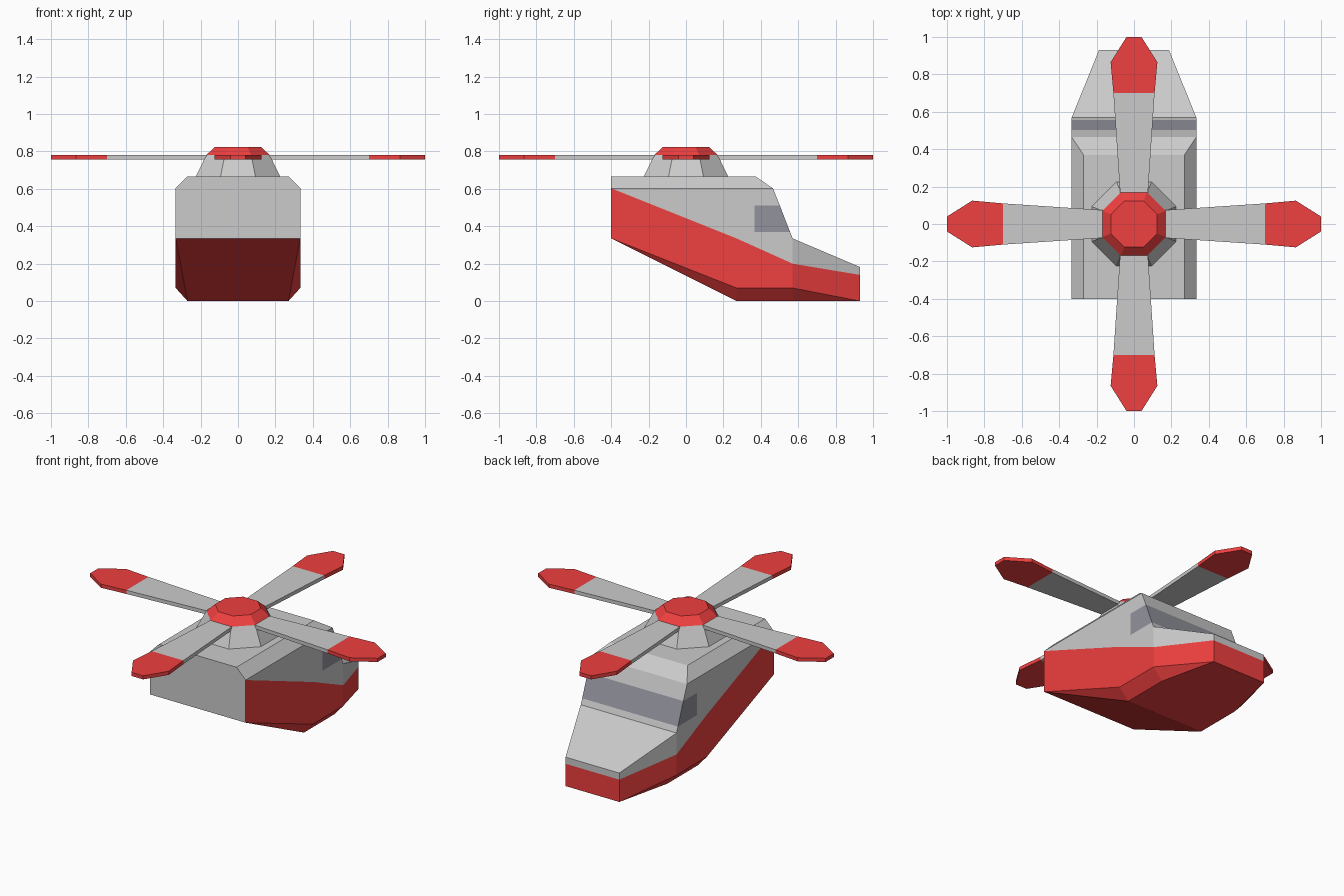
import bpy, bmesh, math
from mathutils import Matrix

if "Cube" in bpy.data.objects:
    bpy.data.objects.remove(bpy.data.objects["Cube"])


def material(name, rgb):
    m = bpy.data.materials.new(name)
    m.diffuse_color = (*rgb, 1)
    m.use_nodes = True
    m.node_tree.nodes["Principled BSDF"].inputs["Base Color"].default_value = m.diffuse_color
    return m


GREY = material("grey_paint", (0.69, 0.69, 0.69))
RED = material("red_paint", (0.87, 0.05, 0.05))
GLASS = material("window_glass", (0.29, 0.29, 0.34))
G, R, W = 0, 1, 2


def finish(name, bm):
    bmesh.ops.remove_doubles(bm, verts=bm.verts, dist=1e-5)
    bmesh.ops.recalc_face_normals(bm, faces=bm.faces)
    me = bpy.data.meshes.new(name)
    bm.to_mesh(me)
    bm.free()
    for m in (GREY, RED, GLASS):
        me.materials.append(m)
    ob = bpy.data.objects.new(name, me)
    bpy.context.collection.objects.link(ob)
    return ob


# Fuselage: points of the right half
P = dict(
    tail_low=(.333, -.4, .335), tail_high=(.333, -.4, .603),
    keel_back=(.27, .27, 0), keel_mid=(.27, .57, 0),
    chine_back=(.333, .27, .07), chine_mid=(.333, .57, .07),
    nose_low=(.187, .93, 0), nose_stripe=(.187, .93, .14), nose_top=(.187, .93, .182),
    stripe_back=(.333, .27, .335), stripe_mid=(.333, .57, .2),
    screen_base=(.333, .57, .335), screen_low=(.333, .556, .37),
    screen_high=(.333, .502, .51), brow=(.333, .465, .603),
    pane_low=(.333, .365, .37), pane_high=(.333, .365, .51),
    roof_front=(.27, .37, .667), roof_back=(.27, -.4, .667),
)
# Strips running across the body, starting at the tail and going under the nose
loop = ["tail_low", "keel_back", "keel_mid", "nose_low", "nose_stripe", "nose_top",
        "screen_base", "screen_low", "screen_high", "brow", "roof_front",
        "roof_back", "tail_high", "tail_low"]
strip_mats = [R, R, R, R, G, G, G, W, G, G, G, G, G]
# Panels that exist once on each side
panels = [
    ("tail_high stripe_back stripe_mid screen_base screen_low pane_low pane_high screen_high brow", G),
    ("screen_low screen_high pane_high pane_low", W),
    ("tail_high stripe_back stripe_mid chine_mid chine_back tail_low", R),
    ("screen_base nose_top nose_stripe stripe_mid", G),
    ("stripe_mid nose_stripe nose_low chine_mid", R),
    ("chine_back chine_mid keel_mid keel_back", R),
    ("chine_mid nose_low keel_mid", R),
    ("tail_low chine_back keel_back", R),
    ("tail_high brow roof_front roof_back", G),
]
bm = bmesh.new()
right = {k: bm.verts.new(p) for k, p in P.items()}
left = {k: bm.verts.new((-x, y, z)) for k, (x, y, z) in P.items()}
for a, b, mat in zip(loop, loop[1:], strip_mats):
    bm.faces.new((right[a], right[b], left[b], left[a])).material_index = mat
for names, mat in panels:
    for side in (right, left):
        bm.faces.new([side[n] for n in names.split()]).material_index = mat
finish("fuselage", bm)


# Rotor mast and hub cap: tapered octagons with flats facing the axes
def tapered_octagon(name, a0, a1, z0, z1, mat):
    bm = bmesh.new()
    k = 1 / math.cos(math.pi / 8)
    bmesh.ops.create_cone(
        bm, cap_ends=True, segments=8, radius1=a0 * k, radius2=a1 * k, depth=z1 - z0,
        matrix=Matrix.Translation((0, 0, (z0 + z1) / 2)) @ Matrix.Rotation(math.pi / 8, 4, "Z"))
    for f in bm.faces:
        f.material_index = mat
    finish(name, bm)


tapered_octagon("rotor_mast", .225, .17, .667, .78, G)
tapered_octagon("hub_cap", .17, .123, .78, .825, R)

# Rotor blades: flared plank with a red tip, repeated four times
outline = [(.1, .07), (.7, .11), (.865, .125), (1, .04)]
z0, z1 = .758, .781
for i in range(4):
    bm = bmesh.new()
    rings = [[bm.verts.new(c) for c in ((x, -w, z0), (x, w, z0), (x, w, z1), (x, -w, z1))]
             for x, w in outline]
    for s, (a, b) in enumerate(zip(rings, rings[1:])):
        for j in range(4):
            k = (j + 1) % 4
            bm.faces.new((a[j], a[k], b[k], b[j])).material_index = R if s else G
    bm.faces.new(rings[0])
    bm.faces.new(rings[-1]).material_index = R
    bmesh.ops.rotate(bm, verts=bm.verts, matrix=Matrix.Rotation(i * math.pi / 2, 3, "Z"))
    finish(f"rotor_blade_{i + 1}", bm)
